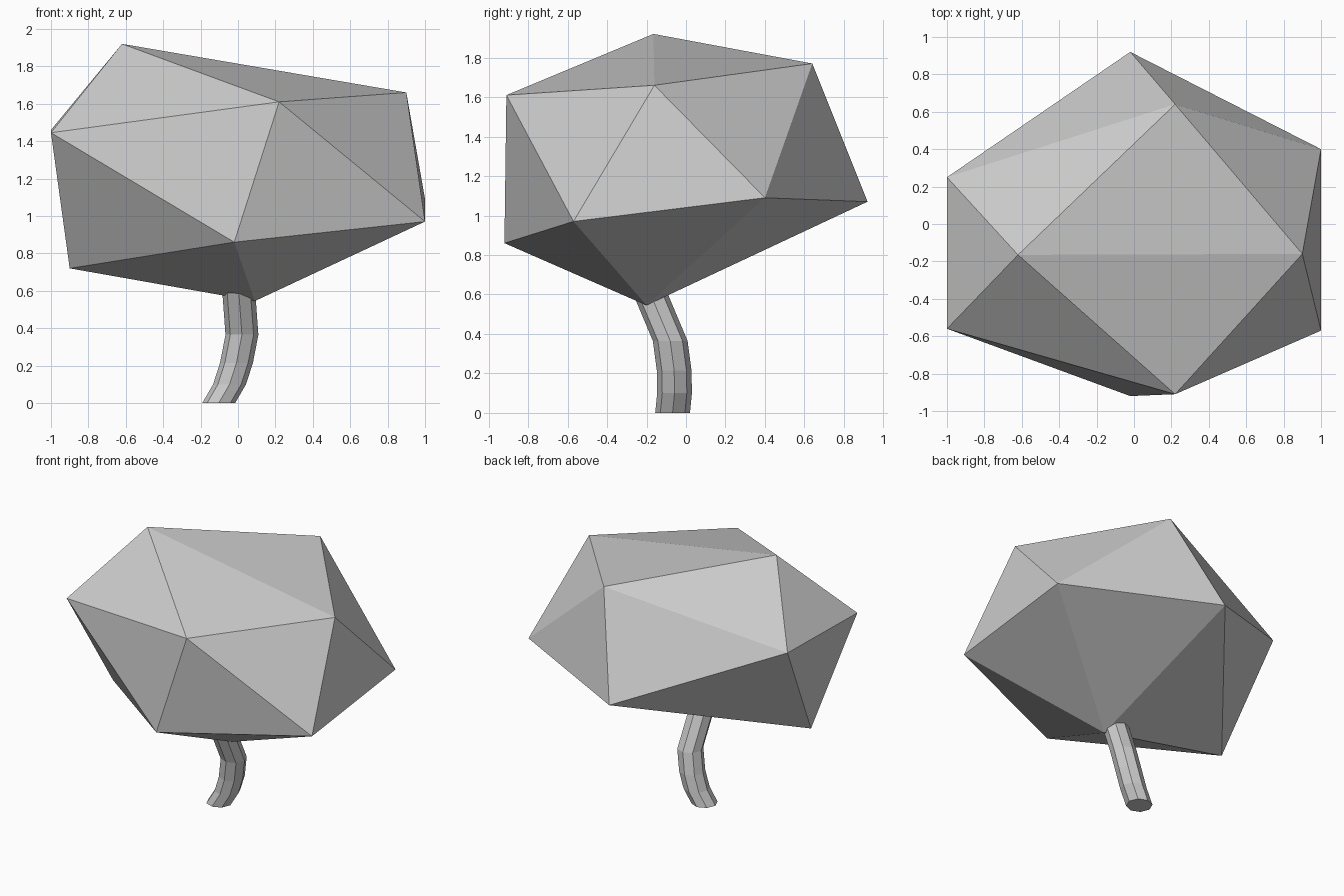
import bpy, bmesh
from math import cos, sin, tau

if "Cube" in bpy.data.objects:
    bpy.data.objects.remove(bpy.data.objects["Cube"])


def make_object(name, bm):
    bmesh.ops.recalc_face_normals(bm, faces=bm.faces)
    mesh = bpy.data.meshes.new(name)
    bm.to_mesh(mesh)
    bm.free()
    obj = bpy.data.objects.new(name, mesh)
    bpy.context.collection.objects.link(obj)
    return obj


# Foliage crown: irregular icosahedron, two rings of five between two tips
bm = bmesh.new()
top = bm.verts.new((-0.62, -0.165, 1.92))
bottom = bm.verts.new((0.09, -0.20, 0.545))
upper = [bm.verts.new(p) for p in (
    (0.22, -0.91, 1.61), (0.90, -0.16, 1.66), (0.22, 0.64, 1.77),
    (-1.0, 0.25, 1.46), (-1.0, -0.56, 1.445))]
lower = [bm.verts.new(p) for p in (
    (1.0, -0.57, 0.97), (1.0, 0.40, 1.09), (-0.02, 0.92, 1.07),
    (-0.90, -0.165, 0.72), (-0.02, -0.92, 0.86))]
for i in range(5):
    j = (i + 1) % 5
    bm.faces.new((top, upper[i], upper[j]))
    bm.faces.new((upper[i], lower[i], upper[j]))
    bm.faces.new((upper[j], lower[i], lower[j]))
    bm.faces.new((bottom, lower[j], lower[i]))
make_object("tree_crown", bm)

# Bent eight-sided trunk, running a little way into the crown
SIDES, RADIUS = 8, 0.088
path = [(-0.103, -0.068, 0.0), (-0.045, -0.058, 0.10), (-0.008, -0.06, 0.215),
        (0.021, -0.08, 0.365), (0.0, -0.20, 0.65)]
bm = bmesh.new()
rings = [[bm.verts.new((x + RADIUS * cos(tau * k / SIDES),
                        y + RADIUS * sin(tau * k / SIDES), z))
          for k in range(SIDES)] for x, y, z in path]
for a, b in zip(rings, rings[1:]):
    for k in range(SIDES):
        n = (k + 1) % SIDES
        bm.faces.new((a[k], a[n], b[n], b[k]))
bm.faces.new(rings[0][::-1])
bm.faces.new(rings[-1])
make_object("tree_trunk", bm)
